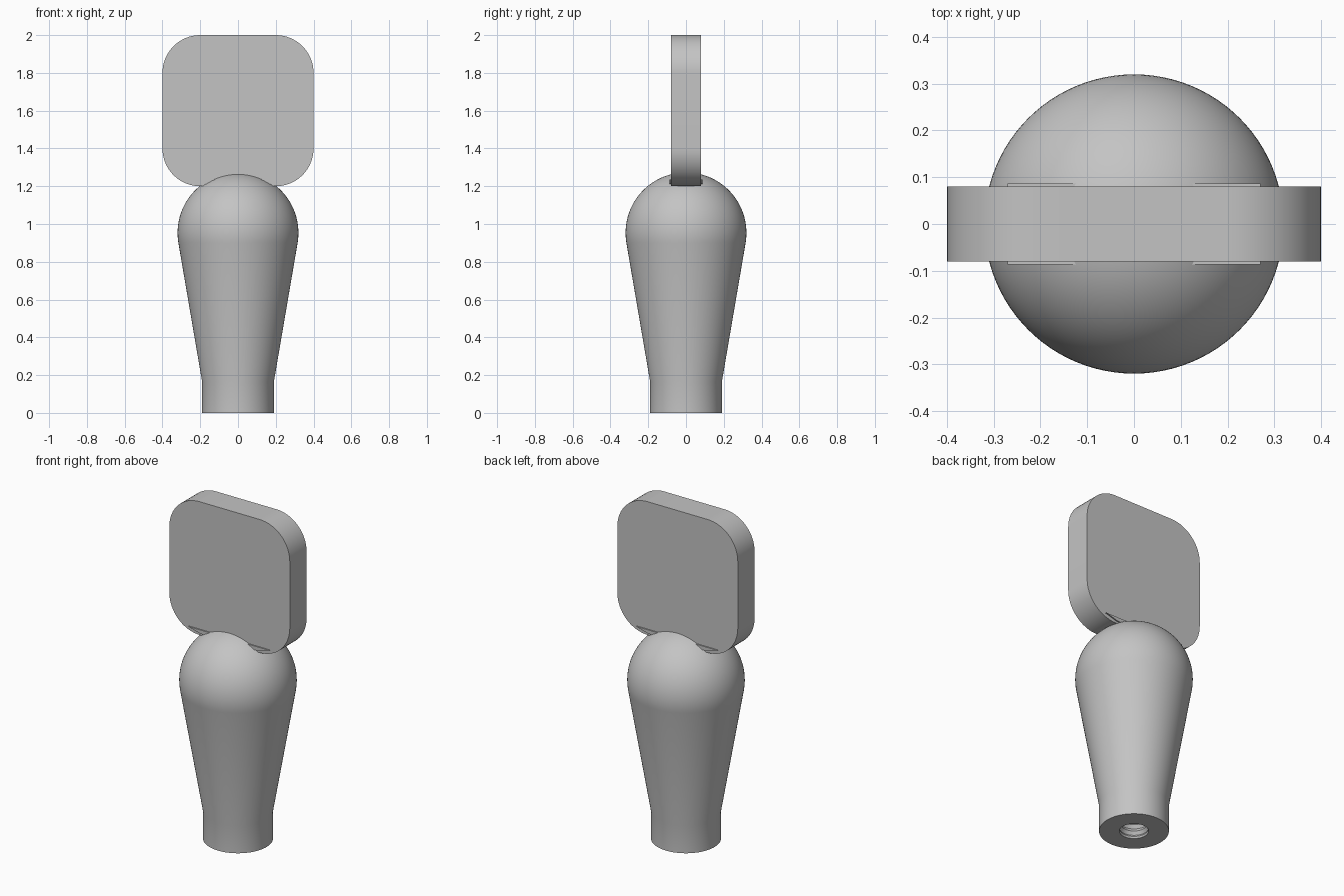
import bpy, bmesh, math

if "Cube" in bpy.data.objects:
    bpy.data.objects.remove(bpy.data.objects["Cube"])

grey = bpy.data.materials.new("light_grey")
grey.diffuse_color = (0.55, 0.55, 0.55, 1)
grey.use_nodes = True
grey.node_tree.nodes["Principled BSDF"].inputs["Base Color"].default_value = grey.diffuse_color


def finish(name, bm):
    bmesh.ops.recalc_face_normals(bm, faces=bm.faces)
    mesh = bpy.data.meshes.new(name)
    bm.to_mesh(mesh)
    bm.free()
    mesh.materials.append(grey)
    ob = bpy.data.objects.new(name, mesh)
    bpy.context.collection.objects.link(ob)
    bpy.ops.object.select_all(action='DESELECT')
    ob.select_set(True)
    bpy.context.view_layer.objects.active = ob
    bpy.ops.object.shade_smooth_by_angle(angle=math.radians(30))
    return ob


def lathe(name, profile, steps=96):
    bm = bmesh.new()
    verts = [bm.verts.new((r, 0, z)) for r, z in profile]
    edges = [bm.edges.new(pair) for pair in zip(verts, verts[1:])]
    bmesh.ops.spin(bm, geom=verts + edges, cent=(0, 0, 0), axis=(0, 0, 1),
                   angle=math.tau, steps=steps)
    bmesh.ops.remove_doubles(bm, verts=bm.verts, dist=1e-5)
    return finish(name, bm)


def slab(name, outline, half_depth):
    bm = bmesh.new()
    face = bm.faces.new([bm.verts.new((x, -half_depth, z)) for x, z in outline])
    out = bmesh.ops.extrude_face_region(bm, geom=[face])
    moved = [v for v in out["geom"] if isinstance(v, bmesh.types.BMVert)]
    bmesh.ops.translate(bm, verts=moved, vec=(0, 2 * half_depth, 0))
    return finish(name, bm)


# Handle: threaded bore, flat foot, straight collar, flared grip, ball end
bore = [(0, 0.45), (0.068, 0.41)]
for i in range(10):
    z = 0.40 - i * 0.04
    bore += [(0.068, z), (0.08, z - 0.02)]
bore += [(0.075, 0.01), (0.08, 0)]
ball_r, ball_z = 0.32, 0.953
dome = []
for i in range(33):
    a = math.radians(-9.5 + 99.5 * i / 32)
    dome.append((max(0, ball_r * math.cos(a)), ball_z + ball_r * math.sin(a)))
dome[-1] = (0, ball_z + ball_r)
lathe("handle", bore + [(0.19, 0), (0.19, 0.165)] + dome)

# Upright plate with rounded corners
outline = []
for k, (cx, cz) in enumerate([(0.2, 1.8), (-0.2, 1.8), (-0.2, 1.4), (0.2, 1.4)]):
    for i in range(17):
        a = math.radians(90 * k + 90 * i / 16)
        outline.append((cx + 0.2 * math.cos(a), cz + 0.2 * math.sin(a)))
slab("plate", outline, 0.08)

# Thin wedge-ended strip through the foot of the plate
slab("plate_strip", [(-0.27, 1.235), (-0.19, 1.212), (0.19, 1.212), (0.27, 1.235)], 0.087)
